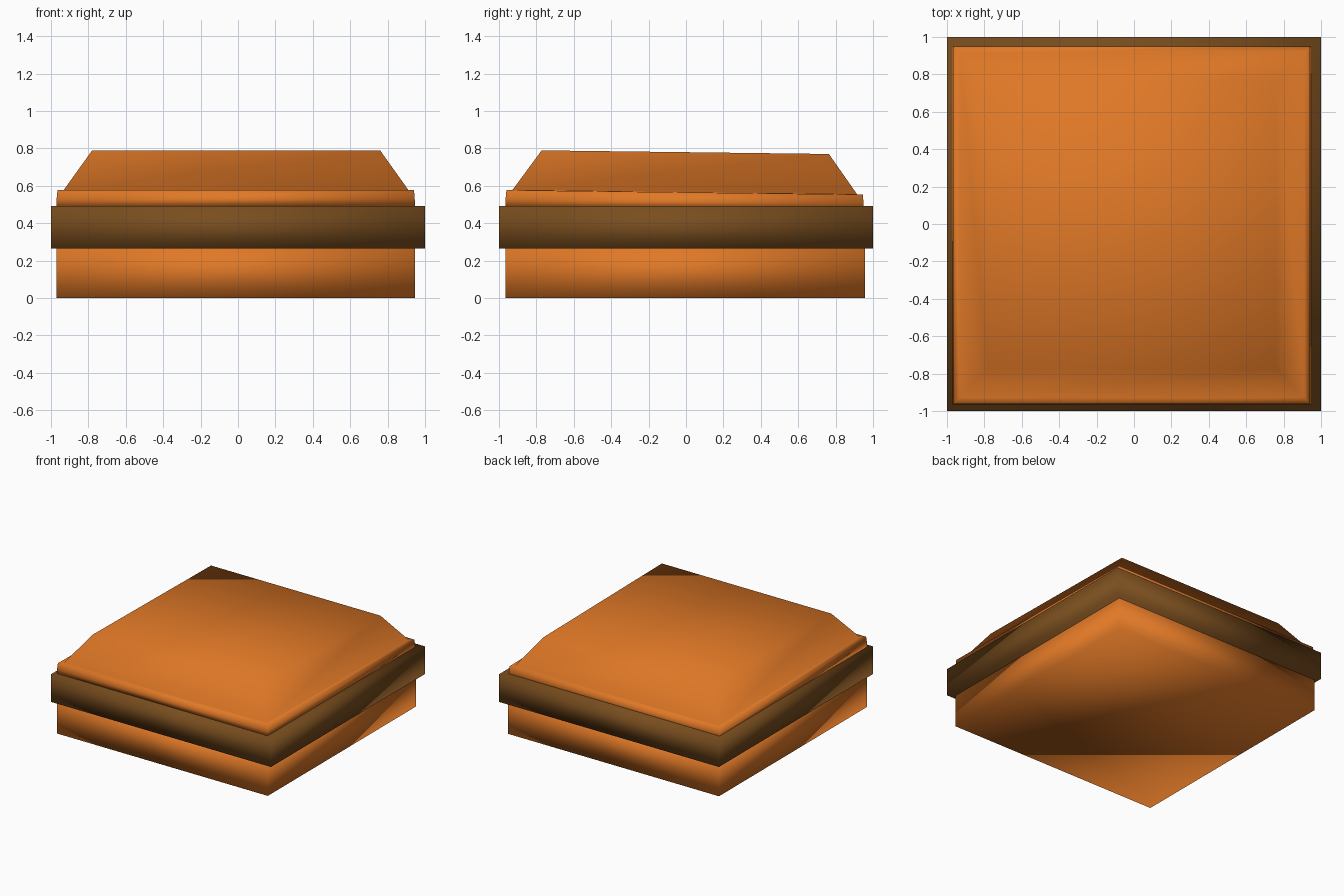
import bpy, bmesh

if "Cube" in bpy.data.objects:
    bpy.data.objects.remove(bpy.data.objects["Cube"])


def material(name, color):
    mat = bpy.data.materials.new(name)
    mat.diffuse_color = (*color, 1)
    mat.use_nodes = True
    mat.node_tree.nodes["Principled BSDF"].inputs["Base Color"].default_value = mat.diffuse_color
    return mat


def loft(name, rings, mat, tilt=0.0):
    """Stack rectangular rings (x0, x1, y0, y1, z); tilt drops z towards the back."""
    bm = bmesh.new()
    loops = []
    for x0, x1, y0, y1, z in rings:
        corners = ((x0, y0), (x1, y0), (x1, y1), (x0, y1))
        loops.append([bm.verts.new((x, y, z - tilt * (y + 0.97))) for x, y in corners])
    for a, b in zip(loops, loops[1:]):
        for i in range(4):
            j = (i + 1) % 4
            bm.faces.new((a[i], a[j], b[j], b[i]))
    bm.faces.new(loops[0][::-1])
    bm.faces.new(loops[-1])
    for f in bm.faces:
        f.smooth = True
    me = bpy.data.meshes.new(name)
    bm.to_mesh(me)
    bm.free()
    me.materials.append(mat)
    ob = bpy.data.objects.new(name, me)
    bpy.context.collection.objects.link(ob)
    return ob


orange = material("orange", (0.75, 0.19, 0.02))
brown = material("dark_brown", (0.19, 0.075, 0.013))

# Lower block, tucked up into the band
loft("base", [(-0.97, 0.947, -0.965, 0.957, 0.0),
              (-0.97, 0.947, -0.965, 0.957, 0.285)], orange)

# Wide dark band around the middle
loft("middle_band", [(-1, 1, -1, 1, 0.265), (-1, 1, -1, 1, 0.492)], brown)

# Slightly tilted lid: rim, small ledge and sloped cushion top
loft("lid", [(-0.97, 0.945, -0.965, 0.95, 0.493),
             (-0.97, 0.945, -0.965, 0.95, 0.528),
             (-0.965, 0.941, -0.96, 0.945, 0.577),
             (-0.932, 0.911, -0.928, 0.915, 0.578),
             (-0.78, 0.76, -0.772, 0.764, 0.792)], orange, tilt=0.0125)
